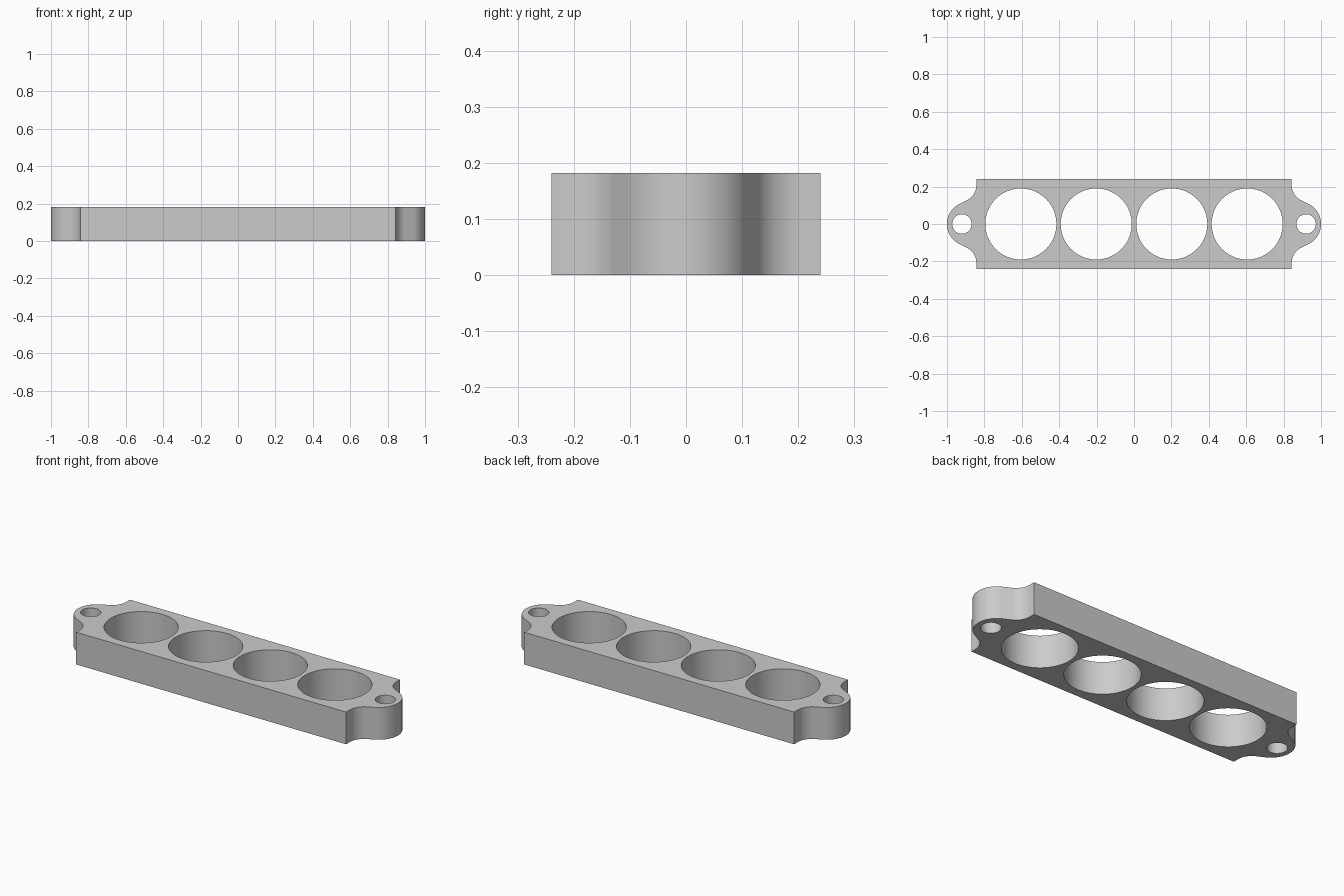
import bpy, bmesh
from math import cos, sin, pi, radians
from mathutils import Vector

if "Cube" in bpy.data.objects:
    bpy.data.objects.remove(bpy.data.objects["Cube"], do_unlink=True)

HEIGHT = 0.182
BODY_X, BODY_Y = 0.843, 0.24
LOBE_R, FILLET_R, TURN = 0.12, 0.09, radians(60)


def arc(cx, cy, r, start, end, steps):
    return [(cx + r * cos(start + (end - start) * i / steps),
             cy + r * sin(start + (end - start) * i / steps))
            for i in range(steps + 1)]


def circle(cx, r, sides=64):
    return arc(cx, 0, r, 0, 2 * pi, sides)[:-1]


# Quarter outline: rounded lobe, straight flank, concave fillet, body corner
lobe = arc(1 - LOBE_R, 0, LOBE_R, 0, TURN, 16)
fillet = arc(BODY_X + FILLET_R, 0.208, FILLET_R, pi + TURN, pi, 14)
quarter = lobe + fillet + [(BODY_X, BODY_Y)]
half = quarter + [(-x, y) for x, y in reversed(quarter)]
outline = half + [(x, -y) for x, y in reversed(half[1:-1])]

# Four large bores and two mounting holes
loops = [outline]
loops += [circle(x, 0.19) for x in (-0.605, -0.202, 0.202, 0.605)]
loops += [circle(x, 0.052, 40) for x in (-0.92, 0.92)]

bm = bmesh.new()
edges = []
for loop in loops:
    verts = [bm.verts.new((x, y, 0)) for x, y in loop]
    edges += [bm.edges.new((a, b)) for a, b in zip(verts, verts[1:] + verts[:1])]
bmesh.ops.triangle_fill(bm, edges=edges, use_beauty=True, normal=Vector((0, 0, 1)))

# Raise the flat plate into a solid block
raised = bmesh.ops.extrude_face_region(bm, geom=bm.faces[:], use_keep_orig=True)
bmesh.ops.translate(bm, vec=(0, 0, HEIGHT),
                    verts=[g for g in raised["geom"] if isinstance(g, bmesh.types.BMVert)])
bmesh.ops.recalc_face_normals(bm, faces=bm.faces[:])

mesh = bpy.data.meshes.new("holder_block")
bm.to_mesh(mesh)
bm.free()
block = bpy.data.objects.new("holder_block", mesh)
bpy.context.collection.objects.link(block)

# Single grey finish
grey = bpy.data.materials.new("light_grey")
grey.use_nodes = True
colour = (0.6, 0.6, 0.6, 1)
grey.diffuse_color = colour
grey.node_tree.nodes["Principled BSDF"].inputs["Base Color"].default_value = colour
mesh.materials.append(grey)

bpy.ops.object.select_all(action="DESELECT")
block.select_set(True)
bpy.context.view_layer.objects.active = block
bpy.ops.object.shade_smooth_by_angle(angle=radians(30))
